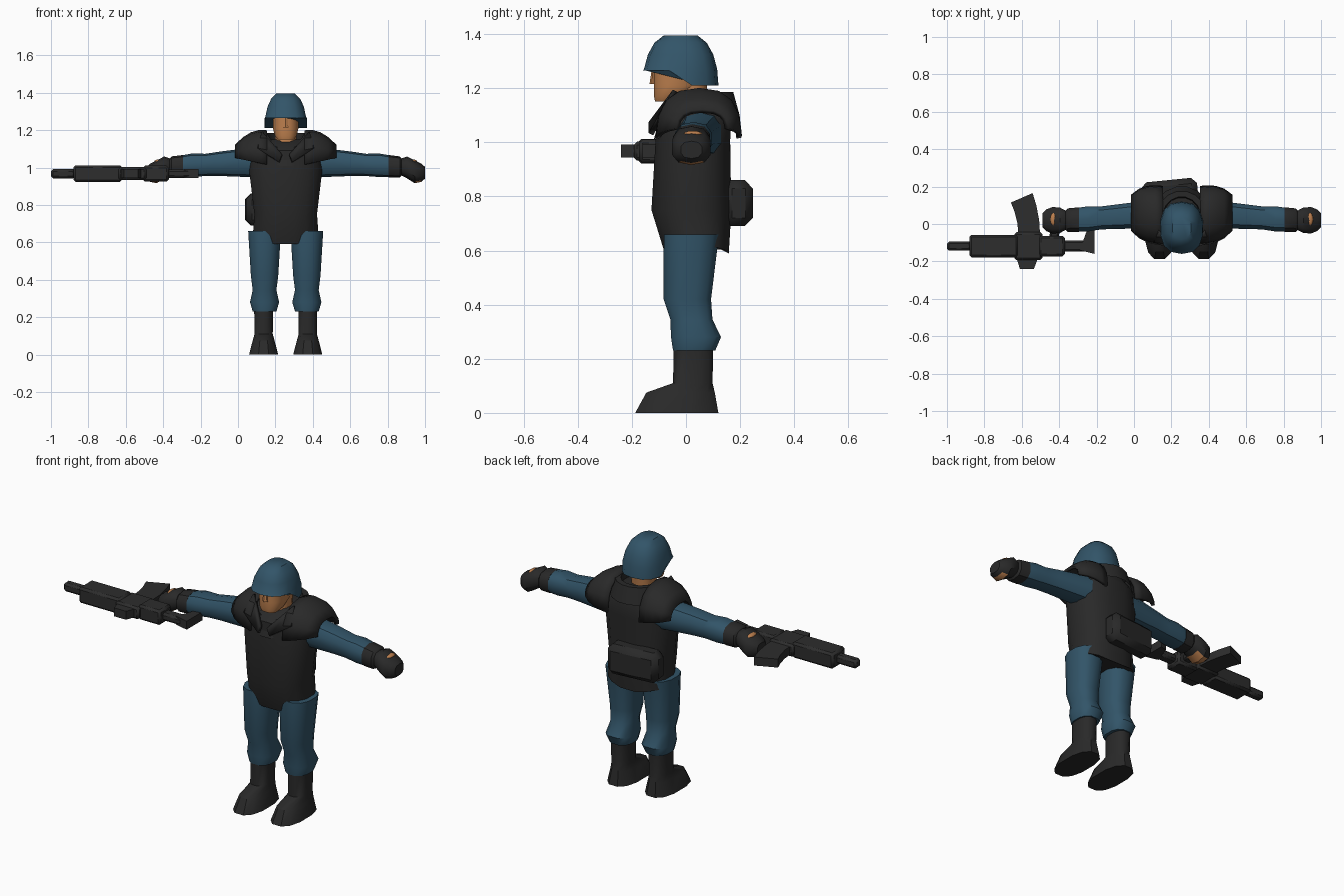
import bpy, bmesh, math
from mathutils import Matrix, Vector

default_cube = bpy.data.objects.get("Cube")
if default_cube:
    bpy.data.objects.remove(default_cube, do_unlink=True)

CENTRE = 0.255  # x of the figure's middle line
SIDES = {"left": 1, "right": -1}


def material(name, red, green, blue):
    mat = bpy.data.materials.new(name)
    mat.use_nodes = True
    mat.diffuse_color = (red, green, blue, 1)
    mat.node_tree.nodes["Principled BSDF"].inputs["Base Color"].default_value = mat.diffuse_color
    return mat


cloth = material("blue cloth", 0.032, 0.09, 0.14)
charcoal = material("charcoal vest", 0.022, 0.022, 0.022)
gunmetal = material("gun grey", 0.026, 0.026, 0.026)
skin = material("skin", 0.5, 0.21, 0.075)


def finish(name, bm, *materials, angle=40):
    """Turn a bmesh into a shaded, coloured object."""
    bmesh.ops.recalc_face_normals(bm, faces=bm.faces)
    mesh = bpy.data.meshes.new(name)
    bm.to_mesh(mesh)
    bm.free()
    part = bpy.data.objects.new(name, mesh)
    bpy.context.collection.objects.link(part)
    for mat in materials:
        mesh.materials.append(mat)
    bpy.ops.object.select_all(action="DESELECT")
    part.select_set(True)
    bpy.context.view_layer.objects.active = part
    bpy.ops.object.shade_smooth_by_angle(angle=math.radians(angle))
    return part


def thicken(part, thickness):
    modifier = part.modifiers.new("thickness", "SOLIDIFY")
    modifier.thickness = thickness
    modifier.offset = 0


def bridge(bm, rings, closed=True, caps=False):
    """Join neighbouring rings of points with quads."""
    rows = [[bm.verts.new(point) for point in ring] for ring in rings]
    for lower, upper in zip(rows, rows[1:]):
        for i in range(0 if closed else 1, len(lower)):
            bm.faces.new((lower[i - 1], lower[i], upper[i], upper[i - 1]))
    if caps:
        bm.faces.new(rows[0])
        bm.faces.new(rows[-1])


def power(value, exponent):
    return math.copysign(abs(value) ** exponent, value)


def oval(count, exponent=0.8):
    """Unit points on a rounded square."""
    angles = [math.tau * (i + 0.5) / count for i in range(count)]
    return [(power(math.cos(a), exponent), power(math.sin(a), exponent)) for a in angles]


def upright(name, mat, rings, x=CENTRE, count=12, rim=None):
    """Stack of ovals, each given as height, y, half width, half depth."""
    points = [[(x + width * u, y + depth * v, z) for u, v in oval(count)]
              for z, y, width, depth in rings]
    if rim:
        points[0] = [rim(*point) for point in points[0]]
    bm = bmesh.new()
    bridge(bm, points, caps=True)
    return finish(name, bm, mat)


def along_arm(bm, side, rings):
    """Ovals along the arm, each given as distance, height, radius."""
    points = []
    for reach, z, radius in rings:
        y = max(0.02, 0.065 - 0.075 * reach)
        flat = radius * (1.1 - 0.4 * reach)
        points.append([(CENTRE + side * reach, y + radius * u, z + flat * v) for u, v in oval(10)])
    bridge(bm, points, caps=True)


def box(name, mat, centre, size, bevel, turn=0):
    bm = bmesh.new()
    place = Matrix.Translation(centre) @ Matrix.Rotation(turn, 4, "Z")
    bmesh.ops.create_cube(bm, size=1, matrix=place @ Matrix.Diagonal((*size, 1)))
    bmesh.ops.bevel(bm, geom=bm.edges[:], offset=bevel, segments=1, affect="EDGES")
    return finish(name, bm, mat)


def plate(name, mat, outline, bottom, top):
    bm = bmesh.new()
    bridge(bm, [[(x, y, z) for x, y in outline] for z in (bottom, top)], caps=True)
    return finish(name, bm, mat)


# Vest, with its hem dipping in the middle
def hem(x, y, z):
    return x, y, z - 0.02 + 0.2 * abs(x - CENTRE)


upright("vest", charcoal, [(0.6, 0.04, 0.18, 0.12), (0.75, 0.02, 0.17, 0.15), (1, 0.025, 0.2, 0.14),
                           (1.09, 0.03, 0.18, 0.14), (1.15, 0.05, 0.1, 0.09)], count=16, rim=hem)

# Collar, high at the back and open in a V at the front
rings = []
for scale, drop in ((1.3, 0.09), (1.1, 0), (0.85, 0), (0.75, 0.09)):
    ring = []
    for u, v in oval(16, 1):
        front = max(0, -v) ** 2
        ring.append((CENTRE + 0.12 * scale * u, 0.04 + 0.125 * scale * v,
                     1.185 - drop - 0.09 * front))
    rings.append(ring)
bm = bmesh.new()
bridge(bm, rings)
finish("collar", bm, charcoal)

# Pouch wrapped round the back of the waist
box("back_pouch", charcoal, (0.19, 0.18, 0.775), (0.3, 0.11, 0.17), 0.03, turn=0.1)

# Neck, head and nose
upright("neck", skin, [(1.06, 0, 0.06, 0.07), (1.22, 0.02, 0.06, 0.06)])
upright("head", skin, [(1.15, -0.08, 0.045, 0.035), (1.17, -0.06, 0.06, 0.06),
                       (1.21, -0.03, 0.07, 0.09), (1.33, -0.03, 0.07, 0.09)])
upright("nose", skin, [(1.215, -0.115, 0.016, 0.02), (1.28, -0.115, 0.01, 0.01)], count=6)


# Helmet dome, its rim cut up over the face
def brim(x, y, z):
    return x, y, z + (0.055 if y < -0.06 else 0)


dome = []
for step in range(5):
    angle = math.pi * step / 10
    shrink = math.cos(angle) ** 0.7
    dome.append((1.21 + 0.195 * math.sin(angle), -0.02, 0.115 * shrink, 0.14 * shrink))
upright("helmet", cloth, dome, count=14, rim=brim)

for label, side in SIDES.items():
    # Trouser leg, gathered above the boot
    leg_x = CENTRE + side * 0.113
    profile = [(0.23, 0.03, 0.065), (0.28, 0.037, 0.08), (0.345, 0.02, 0.065),
               (0.42, 0.005, 0.075), (0.66, 0.02, 0.09)]
    upright(label + "_leg", cloth, [(z, y, r, r + 0.015) for z, y, r in profile], leg_x)

    # Boot with a long toe
    upright(label + "_boot", charcoal, [(0, -0.034, 0.08, 0.158), (0.075, -0.02, 0.06, 0.13),
                                        (0.11, 0.025, 0.05, 0.075), (0.25, 0.028, 0.052, 0.075)],
            leg_x + side * 0.005)

    # Sleeve
    bm = bmesh.new()
    along_arm(bm, side, [(0.12, 1.03, 0.08), (0.35, 1.02, 0.068), (0.43, 1.014, 0.064),
                         (0.5, 1.012, 0.07), (0.57, 1.006, 0.065)])
    finish(label + "_arm", bm, cloth)

    # Glove with a cuff, skin showing under the curled fingers
    bm = bmesh.new()
    along_arm(bm, side, [(0.55, 1.007, 0.068), (0.61, 1.003, 0.066), (0.62, 1.003, 0.054),
                         (0.65, 1, 0.07), (0.69, 0.977, 0.074), (0.725, 0.972, 0.06),
                         (0.744, 0.972, 0.04)])
    bmesh.ops.recalc_face_normals(bm, faces=bm.faces)
    for face in bm.faces:
        reach = abs(face.calc_center_median().x - CENTRE)
        face.material_index = int(face.normal.z < -0.75 and reach > 0.67)
    finish(label + "_glove", bm, charcoal, skin)

    # Bare knuckle patch on top of the glove
    bm = bmesh.new()
    patch = Matrix.Translation((CENTRE + side * 0.685, 0.025, 1.032))
    bmesh.ops.create_icosphere(bm, subdivisions=2, radius=0.035,
                               matrix=patch @ Matrix.Diagonal((0.5, 1, 0.3, 1)))
    finish(label + "_knuckles", bm, skin)

    # Shoulder pad, an arch that narrows over the arm
    arches = []
    for step in range(5):
        t = step / 4
        depth = 0.15 - 0.06 * t ** 3
        base = 1.015 + 0.035 * t
        height = 0.175 - 0.11 * t ** 2
        arches.append([(CENTRE + side * (0.1 + 0.165 * t),
                        0.045 + 0.015 * t - depth * power(math.cos(a), 0.8),
                        base + height * math.sin(a) ** 0.8)
                       for a in [math.pi * i / 8 for i in range(9)]])
    bm = bmesh.new()
    bridge(bm, arches, closed=False)
    thicken(finish(label + "_shoulder_pad", bm, charcoal), 0.018)

    # Lapel beside the collar opening
    bm = bmesh.new()
    corners = [(0.125, -0.04, 1.19), (0.15, -0.09, 1.1), (0.035, -0.13, 1.03), (0.02, -0.13, 1.07)]
    bm.faces.new([bm.verts.new((CENTRE + side * x, y, z)) for x, y, z in corners])
    thicken(finish(label + "_lapel", bm, charcoal), 0.02)

# Rifle lying on its side, muzzle pointing outward
rifle = Vector((0, -0.118, 0.967))
for name, start, end, depth, thickness in (("barrel", -1, -0.87, 0.05, 0.05),
                                           ("handguard", -0.88, -0.62, 0.12, 0.09),
                                           ("receiver", -0.64, -0.49, 0.15, 0.07),
                                           ("rear", -0.51, -0.37, 0.11, 0.085),
                                           ("stock_tube", -0.38, -0.25, 0.06, 0.045)):
    middle = rifle + Vector(((start + end) / 2, 0, 0))
    box("rifle_" + name, gunmetal, middle, (end - start, depth, thickness), 0.012)
box("rifle_grip", gunmetal, (-0.42, -0.02, 0.967), (0.05, 0.12, 0.04), 0.01, turn=-0.15)

bottom, top = rifle.z - 0.024, rifle.z + 0.024
plate("rifle_sight", gunmetal, [(-0.635, -0.16), (-0.61, -0.24), (-0.535, -0.24), (-0.505, -0.16)],
      bottom, top)
plate("rifle_butt", gunmetal, [(-0.29, -0.14), (-0.21, -0.16), (-0.21, -0.02), (-0.25, -0.03)],
      bottom, top)

# Curved magazine
edges = {}
for edge in (-1, 1):
    edges[edge] = [(-0.56 + edge * 0.058 - 0.04 * t * t, -0.06 + 0.2 * t + edge * 0.025 * t)
                   for t in (0, 0.35, 0.7, 1)]
plate("rifle_magazine", gunmetal, edges[-1] + edges[1][::-1], bottom, top)
